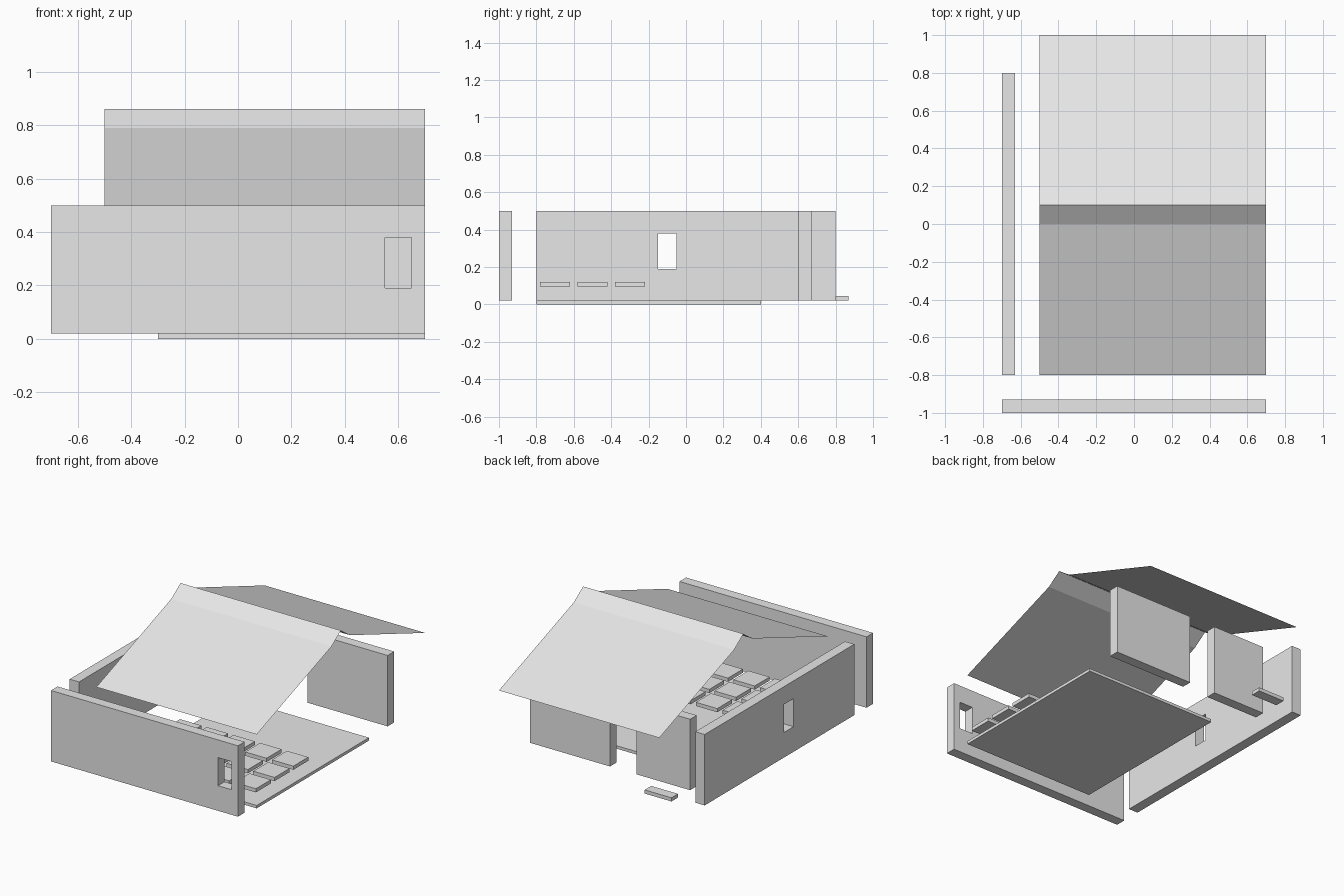
import bpy, bmesh

default = bpy.data.objects.get("Cube")
if default:
    bpy.data.objects.remove(default, do_unlink=True)

grey = bpy.data.materials.new("light_grey")
grey.use_nodes = True
grey.diffuse_color = (0.8, 0.8, 0.8, 1)
grey.node_tree.nodes["Principled BSDF"].inputs["Base Color"].default_value = (0.8, 0.8, 0.8, 1)


def finish(name, bm):
    mesh = bpy.data.meshes.new(name)
    bm.to_mesh(mesh)
    bm.free()
    mesh.materials.append(grey)
    obj = bpy.data.objects.new(name, mesh)
    bpy.context.scene.collection.objects.link(obj)
    return obj


def box(name, xs, ys, zs):
    """Box spanning the given (low, high) range on each axis."""
    bm = bmesh.new()
    bmesh.ops.create_cube(bm, size=1)
    for v in bm.verts:
        v.co = [span[0] if c < 0 else span[1] for c, span in zip(v.co, (xs, ys, zs))]
    return finish(name, bm)


def cut_window(wall, xs, ys):
    """Cut a window right through a wall."""
    cutter = box("window_cutter", xs, ys, (0.19, 0.38))
    cutter.hide_render = True
    mod = wall.modifiers.new("window", 'BOOLEAN')
    mod.operation = 'DIFFERENCE'
    mod.solver = 'EXACT'
    mod.object = cutter
    bpy.context.view_layer.objects.active = wall
    bpy.ops.object.modifier_apply(modifier=mod.name)
    bpy.data.objects.remove(cutter, do_unlink=True)


WALL_Z = (0.02, 0.5)

# Floor slab
box("floor", (-0.3, 0.7), (-0.8, 0.4), (0, 0.02))

# Walls with windows
front_wall = box("front_wall", (-0.7, 0.7), (-1, -0.93), WALL_Z)
cut_window(front_wall, (0.55, 0.65), (-1.1, -0.85))
side_wall = box("side_wall", (-0.7, -0.63), (-0.8, 0.8), WALL_Z)
cut_window(side_wall, (-0.8, -0.55), (-0.15, -0.05))

# Back wall in two panels with a doorway between
box("back_wall_wide", (0.1, 0.7), (0.6, 0.67), WALL_Z)
box("back_wall_narrow", (-0.5, -0.1), (0.6, 0.67), WALL_Z)

# Doorstep
box("doorstep", (-0.5, -0.3), (0.8, 0.87), (0.02, 0.045))

# Floor tiles, five columns by three rows
for col in range(5):
    for row in range(3):
        x, y = -0.28 + 0.2 * col, -0.78 + 0.2 * row
        box(f"floor_tile_{col}_{row}", (x, x + 0.16), (y, y + 0.16), (0.095, 0.12))

# Thin roof sheet: two slopes and a steeper ridge cap
bm = bmesh.new()
profile = [(-0.8, 0.5), (0, 0.79), (0.1, 0.86), (0.2, 0.79), (1, 0.5)]
rows = [[bm.verts.new((x, y, z)) for x in (-0.5, 0.7)] for y, z in profile]
for a, b in zip(rows, rows[1:]):
    bm.faces.new((a[0], a[1], b[1], b[0]))
finish("roof", bm)
